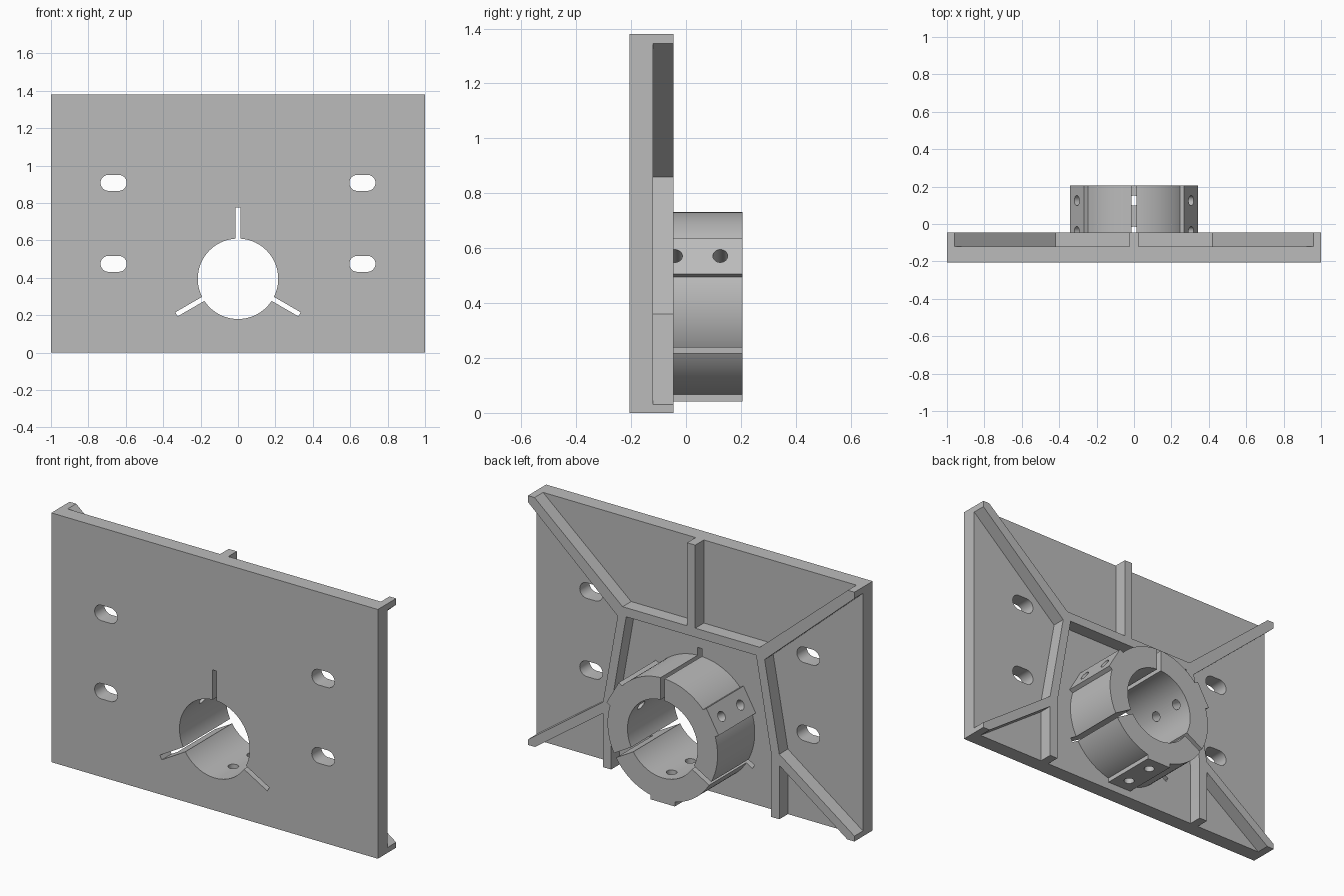
import bpy, bmesh
from math import cos, sin, pi, radians
from mathutils import Matrix, Vector

if "Cube" in bpy.data.objects:
    bpy.data.objects.remove(bpy.data.objects["Cube"], do_unlink=True)

GREY = (0.5, 0.5, 0.5, 1)
mat = bpy.data.materials.new("plain grey")
mat.use_nodes = True
mat.diffuse_color = GREY
mat.node_tree.nodes["Principled BSDF"].inputs["Base Color"].default_value = GREY

# Main dimensions
FRONT, FACE, RIB_TOP, RING_TOP = -0.205, -0.12, -0.045, 0.205
WIDTH, HEIGHT = 1.0, 1.38
HUB_Z, BORE, RING_R, PAD_R, PAD_HALF = 0.395, 0.215, 0.337, 0.353, 0.075
SLIT_HALF, SLIT_END = 0.0125, 0.38
SLIT_ANGLES = (90, 210, 330)
PAD_ANGLES = (30, 150, 270)


def make_object(name, bm):
    bmesh.ops.recalc_face_normals(bm, faces=bm.faces)
    mesh = bpy.data.meshes.new(name)
    bm.to_mesh(mesh)
    bm.free()
    mesh.materials.append(mat)
    obj = bpy.data.objects.new(name, mesh)
    bpy.context.collection.objects.link(obj)
    return obj


def prism(name, points, y0, y1):
    """Extrude an outline in the xz plane from y0 to y1."""
    bm = bmesh.new()
    face = bm.faces.new([bm.verts.new((x, y0, z)) for x, z in points])
    new = bmesh.ops.extrude_face_region(bm, geom=[face])["geom"]
    verts = [v for v in new if isinstance(v, bmesh.types.BMVert)]
    bmesh.ops.translate(bm, verts=verts, vec=(0, y1 - y0, 0))
    return make_object(name, bm)


def rect(x0, x1, z0, z1):
    return [(x0, z0), (x1, z0), (x1, z1), (x0, z1)]


def circle(r, n=96):
    return [(r * cos(2 * pi * i / n), HUB_Z + r * sin(2 * pi * i / n)) for i in range(n)]


def radial_bar(angle, r0, r1, half):
    """Rectangle running outward from the hub centre."""
    c, s = cos(radians(angle)), sin(radians(angle))
    corners = [(r0, -half), (r1, -half), (r1, half), (r0, half)]
    return [(r * c - t * s, HUB_Z + r * s + t * c) for r, t in corners]


def oblong(cx, cz, half_length, r, n=12):
    points = []
    for side in (1, -1):
        for i in range(n + 1):
            a = -pi / 2 + pi * i / n
            points.append((cx + side * (half_length - r + r * cos(a)), cz + side * r * sin(a)))
    return points


def radial_hole(angle, y, r):
    c, s = cos(radians(angle)), sin(radians(angle))
    out = Vector((c, 0, s))
    place = Matrix.Translation((0.3 * c, y, HUB_Z + 0.3 * s))
    turn = out.to_track_quat('Z', 'Y').to_matrix().to_4x4()
    bm = bmesh.new()
    bmesh.ops.create_cone(bm, cap_ends=True, segments=24, radius1=r, radius2=r,
                          depth=0.3, matrix=place @ turn)
    return make_object("hole_cutter", bm)


def combine(target, tools, operation):
    for tool in tools:
        mod = target.modifiers.new("cut", 'BOOLEAN')
        mod.operation, mod.solver, mod.object = operation, 'EXACT', tool
    graph = bpy.context.evaluated_depsgraph_get()
    result = bpy.data.meshes.new_from_object(target.evaluated_get(graph))
    target.modifiers.clear()
    target.data = result
    for tool in tools:
        bpy.data.objects.remove(tool, do_unlink=True)


def hub_cutters():
    cuts = [prism("bore_cutter", circle(BORE), -0.4, 0.4)]
    cuts += [prism("slit_cutter", radial_bar(a, 0.1, SLIT_END, SLIT_HALF), -0.4, 0.4)
             for a in SLIT_ANGLES]
    return cuts


# Back plate with bore, slits and four oblong mounting holes
plate = prism("mounting_plate", rect(-WIDTH, WIDTH, 0, HEIGHT), FRONT, FACE)
oblongs = [prism("oblong_cutter", oblong(x, z, 0.07, 0.043), -0.4, 0.4)
           for x in (-0.665, 0.665) for z in (0.475, 0.908)]
combine(plate, hub_cutters() + oblongs, 'DIFFERENCE')

# Rib web: a slab with the open bays cut away
ribs = prism("stiffening_ribs", rect(-WIDTH, WIDTH, 0, HEIGHT), FACE, RIB_TOP)
upper_bay = [(0.025, 0.92), (0.42, 0.92), (1.03, 1.44), (0.025, 1.44)]
side_bay = [(0.45, 0.86), (1.1, 1.433), (1.1, -0.042), (0.54, 0.36)]
lower_bay = [(0.54, -0.1), (1.096, -0.1), (0.54, 0.298)]
half_hub_bay = [(0.49, -0.1), (0.49, 0.35), (0.398, 0.87)]
hub_bay = half_hub_bay + [(-x, z) for x, z in reversed(half_hub_bay)]
bays = [prism("bay_cutter", [(side * x, z) for x, z in bay], -0.3, 0.3)
        for bay in (upper_bay, side_bay, lower_bay) for side in (1, -1)]
combine(ribs, bays + [prism("bay_cutter", hub_bay, -0.3, 0.3)], 'DIFFERENCE')

# Clamp ring with three flat pads, slits and paired screw holes
ring = prism("clamp_ring", circle(RING_R), FACE, RING_TOP)
pads = [prism("pad", radial_bar(a, 0.25, PAD_R, PAD_HALF), FACE, RING_TOP) for a in PAD_ANGLES]
combine(ring, pads, 'UNION')
screws = [radial_hole(a, y, 0.027) for a in PAD_ANGLES for y in (-0.04, 0.125)]
combine(ring, hub_cutters() + screws, 'DIFFERENCE')

# Smooth the round walls, keep the edges crisp
bpy.ops.object.select_all(action='DESELECT')
for obj in (plate, ribs, ring):
    obj.select_set(True)
    bpy.context.view_layer.objects.active = obj
bpy.ops.object.shade_smooth_by_angle(angle=radians(25))
